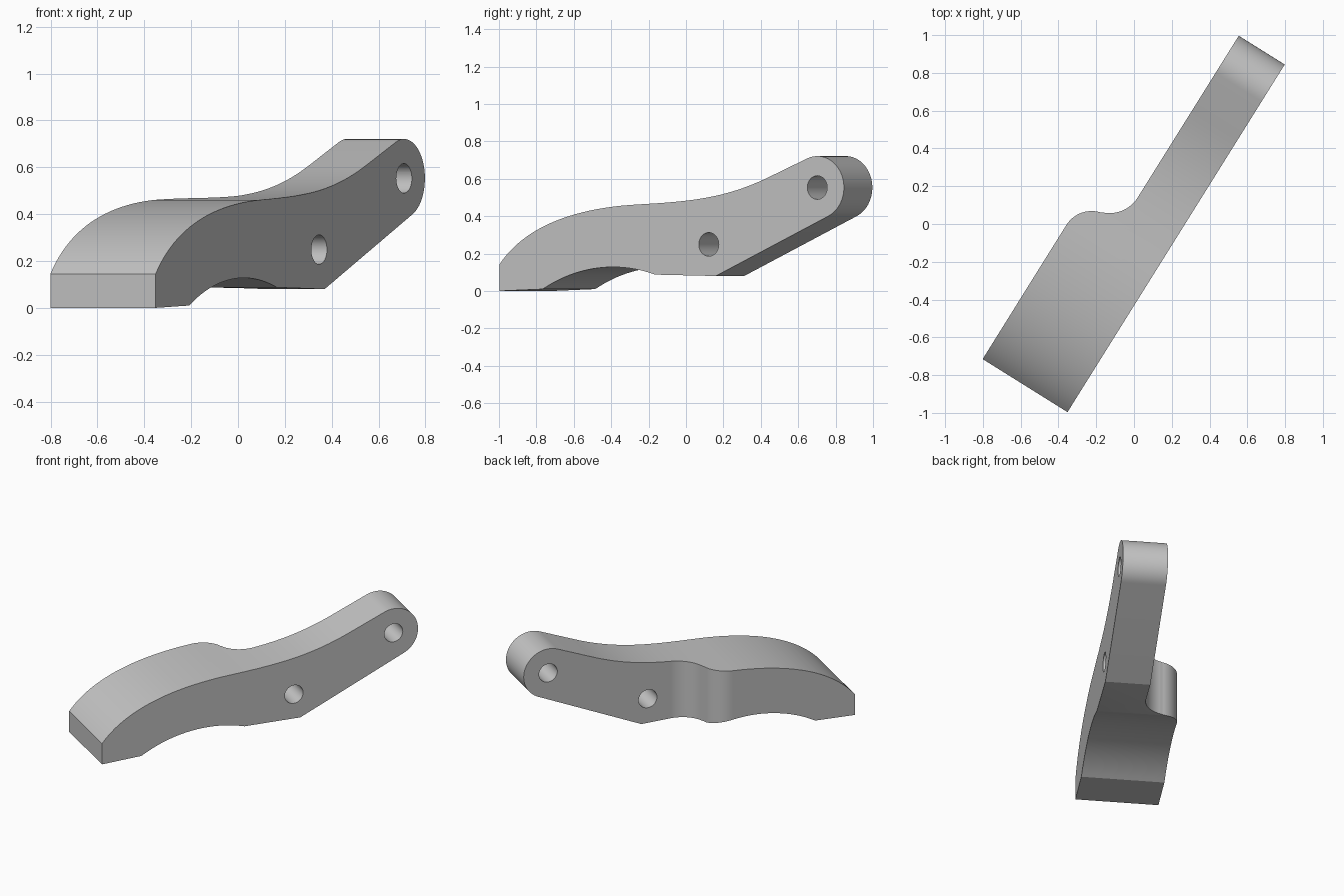
import bpy, bmesh
from math import cos, sin, radians
from mathutils import Matrix, Vector
from mathutils.geometry import interpolate_bezier

cube = bpy.data.objects.get("Cube")
if cube:
    bpy.data.objects.remove(cube, do_unlink=True)

WIDE, NARROW = 0.53, 0.287          # thickness of nose half and arm half
TIP, TIP_R = (2.002, 0.553), 0.168  # rounded arm end
HOLE_R = 0.063
HOLES = [TIP, (1.318, 0.249)]


def arc(center, r, start, end, n=24):
    angles = [radians(start + (end - start) * i / n) for i in range(n + 1)]
    return [(center[0] + r * cos(a), center[1] + r * sin(a)) for a in angles]


def bezier(a, b, c, d, n=24):
    pts = interpolate_bezier(*[Vector((*p, 0)) for p in (a, b, c, d)], n)
    return [(p.x, p.y) for p in pts]


def prism(name, outline, to_3d, depth):
    """Extrude a closed 2D outline along the vector depth."""
    bm = bmesh.new()
    face = bm.faces.new([bm.verts.new(to_3d(*p)) for p in outline])
    ext = bmesh.ops.extrude_face_region(bm, geom=[face], use_keep_orig=True)
    verts = [v for v in ext["geom"] if isinstance(v, bmesh.types.BMVert)]
    bmesh.ops.translate(bm, verts=verts, vec=depth)
    bmesh.ops.recalc_face_normals(bm, faces=bm.faces)
    mesh = bpy.data.meshes.new(name)
    bm.to_mesh(mesh)
    bm.free()
    obj = bpy.data.objects.new(name, mesh)
    bpy.context.collection.objects.link(obj)
    return obj


def combine(target, tool, operation):
    """Apply a boolean and discard the tool object."""
    tool.hide_render = True
    mod = target.modifiers.new(operation.lower(), 'BOOLEAN')
    mod.operation, mod.solver, mod.object = operation, 'EXACT', tool
    bpy.ops.object.select_all(action='DESELECT')
    bpy.context.view_layer.objects.active = target
    target.select_set(True)
    bpy.ops.object.modifier_apply(modifier=mod.name)
    bpy.data.objects.remove(tool, do_unlink=True)


# Side outline: humped top, rounded tip, sloped underside, arched belly, foot
side = bezier((0, 0.144), (0.15, 0.335), (0.45, 0.445), (0.883, 0.463))
side += bezier((0.883, 0.463), (1.2, 0.479), (1.42, 0.494), (1.7, 0.61))[1:]
side += arc(TIP, TIP_R, 112.5, -65.7, 32)
side += [(1.362, 0.08)]
side += arc((0.713, -0.759), 0.887, 72.6, 119.9)
side += [(0, 0)]
lever = prism("lever_arm", side, lambda s, z: (s, 0, z), (0, 0.7, 0))

# Plan outline: wide nose stepping to the narrow arm through two fillets
plan = [(-0.1, -0.1), (-0.1, WIDE)]
plan += arc((0.837, WIDE - 0.157), 0.157, 90, 15.7)
plan += arc((1.161, NARROW + 0.177), 0.177, 195.7, 270)[1:]
plan += [(2.4, NARROW), (2.4, -0.1)]
combine(lever, prism("plan_cutter", plan, lambda s, t: (s, t, -0.2), (0, 0, 1.4)),
        'INTERSECT')

# Pin holes through the arm
for center in HOLES:
    ring = arc(center, HOLE_R, 0, 360, 40)[:-1]
    combine(lever, prism("hole_cutter", ring, lambda s, z: (s, -0.2, z), (0, 1.1, 0)),
            'DIFFERENCE')

# Turn to its diagonal stance and place it
lever.data.transform(Matrix.Translation((-0.352, -0.996, 0))
                     @ Matrix.Rotation(radians(58), 4, 'Z'))

grey = bpy.data.materials.new("plain_grey")
grey.use_nodes = True
colour = (0.55, 0.55, 0.55, 1)
grey.diffuse_color = colour
grey.node_tree.nodes["Principled BSDF"].inputs["Base Color"].default_value = colour
lever.data.materials.clear()
lever.data.materials.append(grey)
for poly in lever.data.polygons:
    poly.material_index = 0

bpy.context.view_layer.objects.active = lever
lever.select_set(True)
bpy.ops.object.shade_smooth_by_angle(angle=radians(20))
